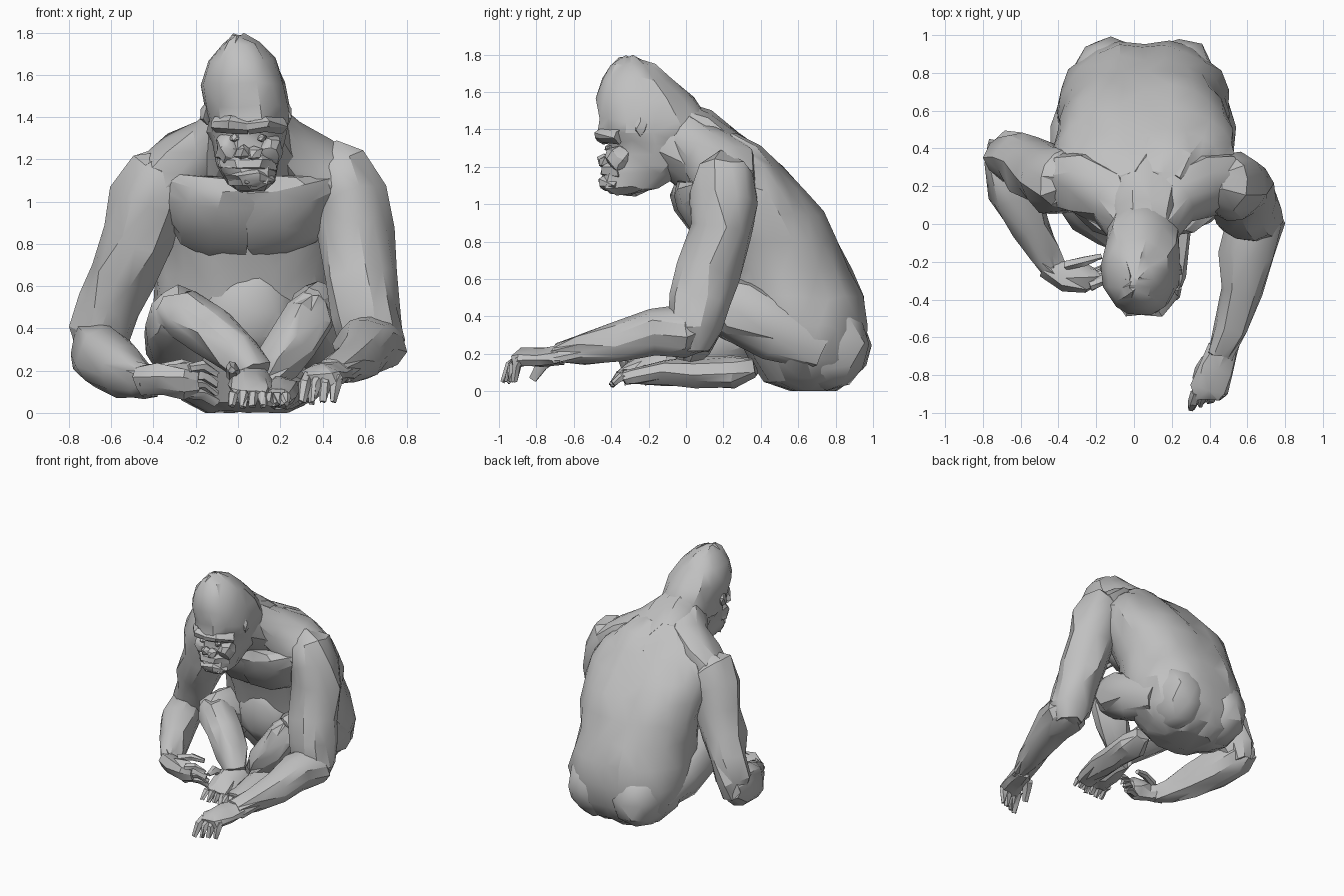
import bpy, bmesh, math, random
from mathutils import Vector

random.seed(7)
grey = bpy.data.materials.new("grey")
grey.diffuse_color = (0.53, 0.53, 0.53, 1)
CX = 0.05  # body midline


def finish(name, bm, jitter):
    for v in bm.verts:
        v.co += Vector([random.uniform(-jitter, jitter) for _ in range(3)])
        v.co.z = max(v.co.z, 0.0)
    bmesh.ops.recalc_face_normals(bm, faces=bm.faces)
    bmesh.ops.triangulate(bm, faces=bm.faces)
    me = bpy.data.meshes.new(name)
    bm.to_mesh(me)
    bm.free()
    me.materials.append(grey)
    ob = bpy.data.objects.new(name, me)
    bpy.context.collection.objects.link(ob)
    bpy.context.view_layer.objects.active = ob
    ob.select_set(True)
    bpy.ops.object.shade_smooth_by_angle(angle=math.radians(30))
    ob.select_set(False)
    return ob


def skin(name, rings, jitter):
    bm = bmesh.new()
    vs = [[bm.verts.new(p) for p in r] for r in rings]
    n = len(vs[0])
    for a, b in zip(vs, vs[1:]):
        for i in range(n):
            bm.faces.new((a[i], a[(i + 1) % n], b[(i + 1) % n], b[i]))
    bm.faces.new(vs[0])
    bm.faces.new(vs[-1])
    return finish(name, bm, jitter)


def stack(name, rows, n, power, groove=0.0, jitter=0.012):
    """Horizontal sections: z, centre x, half width, front y, back y."""
    def sp(c):
        return math.copysign(abs(c) ** (2 / power), c)
    rings = []
    for z, cx, hw, yf, yb in rows:
        ring = []
        for i in range(n):
            a = 2 * math.pi * i / n
            y = (yf + yb) / 2 + (yb - yf) / 2 * sp(math.sin(a))
            if i == n // 4:
                y -= groove
            ring.append(Vector((cx + hw * sp(math.cos(a)), y, z)))
        rings.append(ring)
    return skin(name, rings, jitter)


def limb(name, pts, n=10, jitter=0.012):
    """Tube through x, y, z, side radius, other radius."""
    c = [Vector(p[:3]) for p in pts]
    rings = []
    for k, p in enumerate(pts):
        t = (c[min(k + 1, len(c) - 1)] - c[max(k - 1, 0)]).normalized()
        ref = Vector((0, -0.6, 0.8))
        u = t.cross(ref).normalized()
        w = u.cross(t)
        rings.append([c[k] + u * p[3] * math.cos(2 * math.pi * i / n)
                      + w * p[4] * math.sin(2 * math.pi * i / n) for i in range(n)])
    return skin(name, rings, jitter)


def blob(name, loc, size, jitter=0.012, sub=2):
    bm = bmesh.new()
    bmesh.ops.create_icosphere(bm, subdivisions=sub, radius=1)
    for v in bm.verts:
        v.co = Vector([v.co[i] * size[i] + loc[i] for i in range(3)])
    return finish(name, bm, jitter)


def digits(name, roots, tips, r):
    for k, (a, b) in enumerate(zip(roots, tips)):
        a, b = Vector(a), Vector(b)
        m = (a + b) / 2 + Vector((0, 0, r * 0.9))
        limb(f"{name}_{k + 1}", [(*a, r, r), (*m, r, r), (*b, r * 0.6, r * 0.6)], 6, 0.006)


# Torso with a spine groove
stack("torso", [
    (0.0, CX, .20, .56, .80), (0.06, CX, .32, .42, .90), (0.18, CX, .41, .33, .96),
    (0.34, CX, .46, .25, .985), (0.50, CX, .455, .20, .95), (0.66, CX, .44, .17, .89),
    (0.80, .06, .455, .12, .83), (0.95, .06, .475, .07, .74), (1.08, .06, .47, .05, .64),
    (1.20, .06, .42, .05, .52), (1.30, .06, .34, .08, .41), (1.37, .06, .20, .08, .29)],
    24, 2.1, 0.025, 0.013)
blob("belly", (CX, .29, .48), (.24, .14, .24))
for s, side in ((-1, "left"), (1, "right")):
    # Chest plates, flat-bottomed
    x = CX + s * .005
    limb(f"chest_{side}", [(x, .13, .93, .02, .02), (x + s * .002, .10, .92, .10, .22),
         (x + s * .14, .09, .93, .105, .235), (x + s * .26, .11, .97, .10, .21),
         (x + s * .37, .16, 1.04, .07, .13)], 12)
    blob(f"buttock_{side}", (CX + s * .18, .75, .25), (.21, .24, .24))
    blob(f"ear_{side}", (CX - .01 + s * .19, -.24, 1.42), (.03, .04, .055), .008, 1)
    # Brow, eye, cheek and nostril
    limb(f"brow_{side}", [(CX, -.45, 1.35, .03, .04), (CX + s * .08, -.455, 1.365, .035, .04),
         (CX + s * .16, -.36, 1.36, .03, .04)], 6, .009)
    blob(f"eye_{side}", (CX + s * .065, -.415, 1.30), (.025, .02, .018), .004, 1)
    blob(f"cheek_{side}", (CX + s * .10, -.35, 1.25), (.06, .08, .07), .012, 2)
    blob(f"nostril_{side}", (CX + s * .03, -.43, 1.23), (.045, .045, .04), .008, 1)
    # Sloping neck muscle
    limb(f"neck_muscle_{side}", [(CX + s * .06, -.02, 1.38, .12, .12), (CX + s * .16, .13, 1.27, .16, .14),
         (CX + s * .30, .21, 1.17, .19, .16), (CX + s * .42, .22, 1.08, .17, .15)], 10)

# Neck and crested head
limb("neck", [(CX, -.14, 1.38, .17, .20), (CX, .02, 1.31, .21, .22),
              (CX, .18, 1.19, .28, .22), (CX, .32, 1.06, .33, .22)], 14)
stack("head", [
    (1.05, .06, .06, -.40, -.26), (1.09, .06, .11, -.45, -.15), (1.16, CX, .14, -.455, -.04),
    (1.20, CX, .15, -.43, .0), (1.27, CX, .165, -.42, .05), (1.33, CX, .19, -.42, .10),
    (1.38, CX, .20, -.47, .14), (1.45, .04, .205, -.465, .12), (1.56, .03, .20, -.48, .04),
    (1.67, .02, .165, -.44, -.07), (1.75, .01, .085, -.40, -.17), (1.79, .0, .025, -.35, -.27)],
    14, 2.3)
limb("upper_lip", [(-.06, -.35, 1.17, .03, .035), (.0, -.425, 1.185, .04, .04), (.1, -.425, 1.185, .04, .04),
                   (.16, -.35, 1.17, .03, .035)], 6, .01)
limb("lower_lip", [(-.04, -.36, 1.11, .03, .03), (.02, -.435, 1.115, .035, .035), (.09, -.435, 1.115, .035, .035),
                   (.15, -.36, 1.11, .03, .03)], 6, .01)

# Arm folded inward
limb("left_upper_arm", [(-.30, .24, 1.20, .08, .08), (-.36, .23, 1.13, .17, .17), (-.42, .23, 1.0, .185, .18),
     (-.47, .26, .82, .16, .165), (-.55, .30, .65, .155, .155), (-.61, .34, .50, .14, .14),
     (-.66, .36, .36, .135, .13), (-.69, .36, .24, .08, .09)], 12, .015)
limb("left_forearm", [(-.70, .44, .32, .08, .08), (-.68, .34, .30, .125, .14), (-.63, .16, .255, .14, .145),
     (-.55, -.02, .20, .11, .13), (-.47, -.17, .165, .08, .10), (-.41, -.25, .155, .06, .08)], 12, .015)
limb("left_hand", [(-.46, -.22, .155, .06, .07), (-.36, -.28, .155, .07, .085), (-.25, -.29, .15, .07, .085),
     (-.19, -.28, .14, .05, .06)], 8)
digits("left_finger", [(-.23, -.33 + .02 * k, .21 - .04 * k) for k in range(4)],
       [(-.10, -.27 + .02 * k, .18 - .045 * k) for k in range(4)], .026)
digits("left_thumb", [(-.36, -.22, .20)], [(-.17, -.17, .21)], .028)

# Arm reaching forward
limb("right_upper_arm", [(.40, .23, 1.23, .08, .08), (.46, .22, 1.15, .17, .16), (.525, .20, 1.02, .185, .18),
     (.555, .18, .86, .175, .17), (.58, .11, .64, .17, .17), (.61, .07, .48, .165, .16),
     (.64, .05, .33, .15, .14), (.65, .05, .22, .08, .08)], 12, .015)
limb("right_forearm", [(.65, .13, .30, .08, .07), (.64, .02, .32, .15, .14), (.60, -.16, .32, .145, .13),
     (.57, -.35, .26, .12, .105), (.51, -.55, .225, .09, .075), (.46, -.70, .195, .08, .05)], 12, .015)
limb("right_hand", [(.47, -.66, .19, .08, .05), (.43, -.77, .18, .10, .055), (.40, -.87, .18, .10, .05),
     (.39, -.92, .16, .08, .035)], 8)
digits("right_finger", [(.33 + .045 * k, -.89, .17) for k in range(4)],
       [(.30 + .05 * k, -.98 + .02 * k, .05) for k in range(4)], .028)
digits("right_thumb", [(.38, -.72, .17)], [(.33, -.82, .06)], .03)

# Crossed legs
limb("left_thigh", [(-.20, .70, .25, .16, .16), (-.27, .48, .34, .17, .18), (-.28, .26, .42, .16, .17),
     (-.27, .11, .47, .14, .14), (-.26, .04, .47, .08, .08)], 12, .015)
limb("left_shin", [(-.34, .13, .48, .08, .08), (-.25, .09, .46, .13, .13), (-.12, .01, .38, .13, .13),
     (.0, -.08, .28, .11, .11), (.08, -.14, .19, .08, .08)], 12, .015)
limb("right_thigh", [(.32, .70, .25, .16, .16), (.38, .48, .34, .16, .18), (.38, .28, .44, .14, .17),
     (.36, .14, .50, .12, .13), (.35, .07, .51, .07, .08)], 12, .015)
limb("right_shin", [(.38, .12, .53, .07, .07), (.34, .10, .46, .115, .115), (.26, .07, .34, .115, .12),
     (.18, .03, .23, .10, .10), (.13, .0, .15, .06, .06)], 12, .015)
limb("right_calf", [(.23, .37, .13, .05, .05), (.22, .25, .11, .11, .09), (.21, .05, .10, .09, .08),
     (.20, -.12, .10, .08, .07), (.19, -.28, .08, .08, .05), (.19, -.33, .07, .07, .04)], 10)
limb("left_foot", [(.07, -.02, .14, .05, .05), (.07, -.10, .16, .08, .09), (.06, -.22, .13, .10, .08),
     (.06, -.31, .10, .10, .05), (.06, -.35, .08, .08, .035)], 10)
digits("left_toe", [(-.02 + .045 * k, -.31, .09) for k in range(4)],
       [(-.03 + .05 * k, -.40, .03) for k in range(4)], .026)
digits("right_toe", [(.14 + .04 * k, -.30, .07) for k in range(3)],
       [(.15 + .04 * k, -.39, .04) for k in range(3)], .024)
digits("big_toe", [(-.02, -.20, .17)], [(-.03, -.33, .20)], .03)
